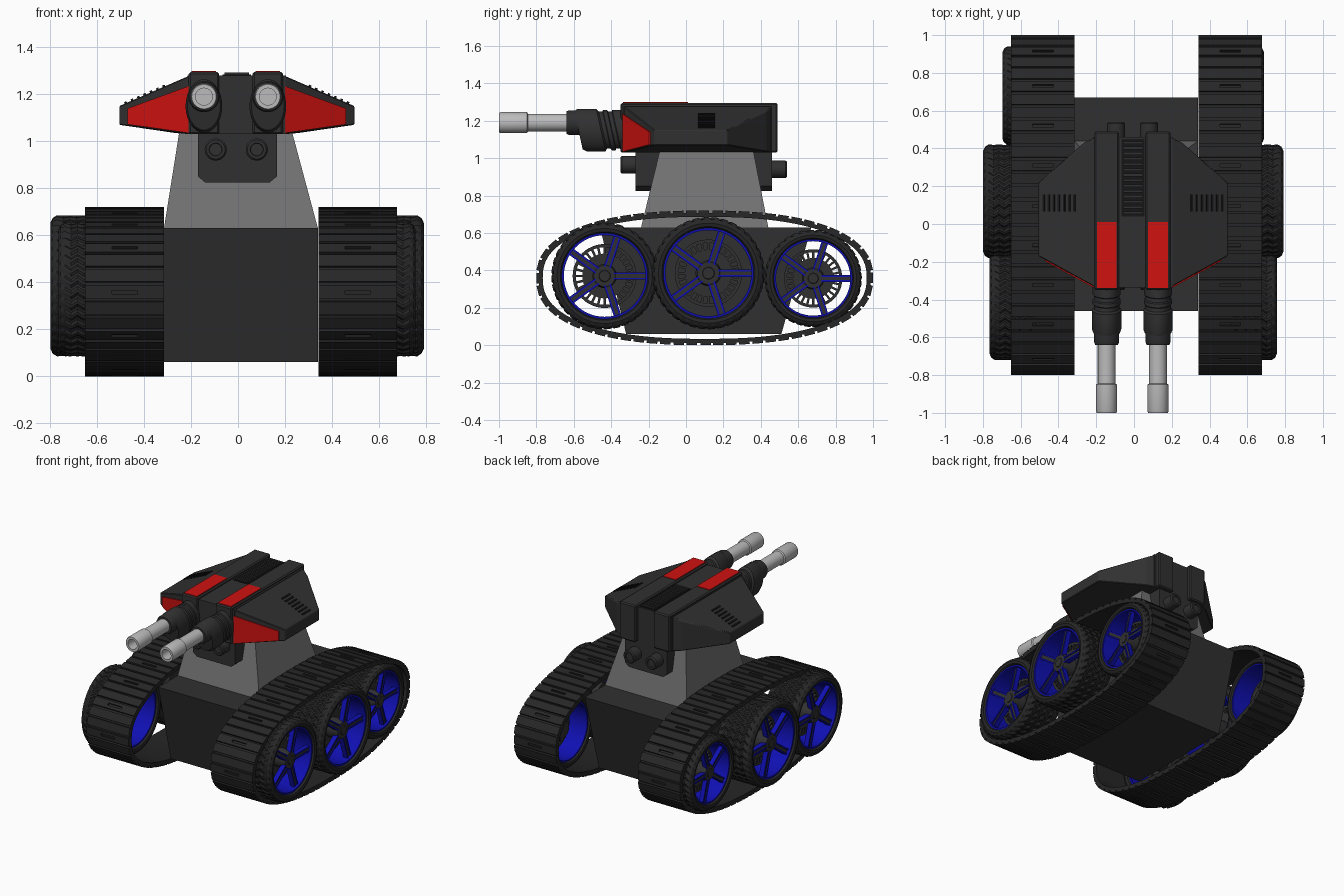
import bpy, bmesh
from math import sin, cos, pi, radians, hypot, copysign
from mathutils import Matrix, Vector

if "Cube" in bpy.data.objects:
    bpy.data.objects.remove(bpy.data.objects["Cube"])


def mat(name, *rgb):
    m = bpy.data.materials.new(name)
    m.diffuse_color = (*rgb, 1)
    m.use_nodes = True
    m.node_tree.nodes["Principled BSDF"].inputs["Base Color"].default_value = m.diffuse_color
    return m


DARK = mat("dark", .03, .03, .03)
RUBBER = mat("rubber", .02, .02, .02)
BLACK = mat("black", .008, .008, .008)
RED = mat("red", .62, .006, .005)
BLUE = mat("blue", .005, .005, .45)
NECK = mat("mid_grey", .17, .17, .17)
METAL = mat("light_metal", .5, .5, .5)


def make(name, bm, m, smooth=False):
    bmesh.ops.recalc_face_normals(bm, faces=bm.faces[:])
    me = bpy.data.meshes.new(name)
    bm.to_mesh(me)
    bm.free()
    ob = bpy.data.objects.new(name, me)
    bpy.context.collection.objects.link(ob)
    me.materials.append(m)
    if smooth:
        bpy.ops.object.select_all(action='DESELECT')
        ob.select_set(True)
        bpy.context.view_layer.objects.active = ob
        bpy.ops.object.shade_smooth_by_angle(angle=radians(35))
    return ob


def hull(name, pts, m, bevel=0):
    bm = bmesh.new()
    for p in pts:
        bm.verts.new(p)
    bmesh.ops.convex_hull(bm, input=bm.verts[:])
    bmesh.ops.dissolve_limit(bm, angle_limit=.02, verts=bm.verts[:], edges=bm.edges[:])
    if bevel:
        bmesh.ops.bevel(bm, geom=bm.edges[:], offset=bevel, segments=1, affect='EDGES')
    return make(name, bm, m)


def rect(x0, x1, y0, y1, z):
    return [(x, y, z) for x in (x0, x1) for y in (y0, y1)]


def block(name, x0, x1, y0, y1, z0, z1, m, bevel=0):
    return hull(name, rect(x0, x1, y0, y1, z0) + rect(x0, x1, y0, y1, z1), m, bevel)


def add_box(bm, size, M):
    bmesh.ops.create_cube(bm, size=1, matrix=M @ Matrix.Diagonal((*size, 1)))


def lathe(name, prof, origin, axis, m, segs=40, closed=False, warp=None):
    """Revolve (along, radius) points about the X or Y axis."""
    bm = bmesh.new()
    rings = []
    for j, (a, r) in enumerate(prof):
        ring = []
        for i in range(segs):
            dr, da = warp(i, j) if warp else (0, 0)
            t = 2 * pi * i / segs + da
            c, s = (r + dr) * cos(t), (r + dr) * sin(t)
            ring.append(bm.verts.new(Vector(origin) + Vector((a, c, s) if axis == 'X' else (c, a, s))))
        rings.append(ring)
    n = len(rings)
    for j in range(n if closed else n - 1):
        A, B = rings[j], rings[(j + 1) % n]
        for i in range(segs):
            k = (i + 1) % segs
            bm.faces.new((A[i], A[k], B[k], B[i]))
    bmesh.ops.remove_doubles(bm, verts=bm.verts[:], dist=1e-5)
    return make(name, bm, m, True)


def wheel(name, outer, s, y, z, R, w):
    h, o = w / 2, (outer - s * w / 2, y, z)
    # tyre with zigzag tread blocks
    rows = 9
    tread = [(h * .8 * (1 - 2 * k / (rows - 1)), R) for k in range(rows)]
    side = [(.86, .8), (.97, .83), (1, .89), (.93, .96)]
    prof = [(s * h * a, R * r) for a, r in side] + [(s * a, r) for a, r in tread]
    prof += [(-s * h * a, R * r) for a, r in side[::-1]]
    segs = 144

    def warp(i, j):
        k = j - 4
        if 0 <= k < rows:
            return (-.028 * R if i % 4 > 1 else 0), (k % 2) * 2 * pi / segs * 1.5
        return 0, 0
    lathe(name + "_tyre", prof, o, 'X', RUBBER, segs, True, warp)
    # rim barrel, hub and brake ring
    e = h * .88
    lathe(name + "_rim", [(e, .81 * R), (e, .765 * R), (-e, .765 * R), (-e, .81 * R)], o, 'X', BLUE, 64, True)
    f = s * h
    lathe(name + "_hub", [(f * .8, 0), (f * .8, .1 * R), (f * .76, .11 * R), (f * .76, .2 * R),
                          (f * .55, .23 * R), (-f * .5, .23 * R), (-f * .5, 0)], o, 'X', DARK, 32)
    d0, d1 = f * .1, 0
    lathe(name + "_brake_disc", [(d0, .2 * R), (d0, .42 * R), (d1, .42 * R), (d1, .2 * R)], o, 'X', DARK, 48, True)
    lathe(name + "_brake_edge", [(d0, .54 * R), (d0, .6 * R), (d1, .6 * R), (d1, .54 * R)], o, 'X', DARK, 48, True)
    ticks, dark, blue = bmesh.new(), bmesh.new(), bmesh.new()
    T = Matrix.Translation(o)
    for i in range(28):
        M = T @ Matrix.Rotation(2 * pi * i / 28, 4, 'X') @ Matrix.Translation((d0 / 2, .48 * R, 0))
        add_box(ticks, (h * .1, .14 * R, .045 * R), M)
    # five spokes: blue bars either side of a dark core
    for i in range(5):
        M = T @ Matrix.Rotation(2 * pi * i / 5, 4, 'X')
        add_box(dark, (h * .2, .6 * R, .07 * R), M @ Matrix.Translation((f * .62, .47 * R, 0)))
        for q in (-1, 1):
            add_box(blue, (h * .26, .6 * R, .035 * R), M @ Matrix.Translation((f * .64, .47 * R, q * .052 * R)))
    make(name + "_brake_vents", ticks, DARK)
    make(name + "_spoke_cores", dark, DARK)
    make(name + "_spokes", blue, BLUE)


def loop_points(n, a=.9, b=.36, p=2.4):
    """Evenly spaced (y, z, tangent) along the superellipse of the track."""
    sp = lambda v: copysign(abs(v) ** (2 / p), v)
    d = [(.1 + a * sp(cos(2 * pi * i / 3000)), .36 + b * sp(sin(2 * pi * i / 3000))) for i in range(3001)]
    cum = [0]
    for u, v in zip(d, d[1:]):
        cum.append(cum[-1] + hypot(v[0] - u[0], v[1] - u[1]))
    out, k = [], 0
    for i in range(n):
        while cum[k] < cum[-1] * i / n:
            k += 1
        u, v = d[(k - 4) % 3000], d[(k + 4) % 3000]
        out.append((Vector((0, *d[k])), Vector((0, v[0] - u[0], v[1] - u[1])).normalized()))
    return out, cum[-1]


def track(name, cx):
    hw, N = .168, 60
    pts, length = loop_points(2 * N)
    bm, rings = bmesh.new(), []
    X = Vector((1, 0, 0))
    for p, t in pts:
        nrm = Vector((0, t.z, -t.y))
        rings.append([bm.verts.new(p - nrm * dep + X * (cx + sx * hw))
                      for sx, dep in ((-1, .012), (1, .012), (1, .034), (-1, .034))])
    for i, A in enumerate(rings):
        B = rings[(i + 1) % len(rings)]
        for j in range(4):
            k = (j + 1) % 4
            bm.faces.new((A[j], A[k], B[k], B[j]))
    # raised pads, every third one with a slot
    L = length / N * .8
    for i, (p, t) in enumerate(pts[::2]):
        nrm = Vector((0, t.z, -t.y))
        c = p - nrm * .009 + X * cx
        M = Matrix(((1, 0, 0, c.x), (0, t.y, nrm.y, c.y), (0, t.z, nrm.z, c.z), (0, 0, 0, 1)))
        if i % 3:
            add_box(bm, (2 * hw, L, .018), M)
            continue
        for q in (-1, 1):
            add_box(bm, (hw - .055, L, .018), M @ Matrix.Translation((q * (hw + .055) / 2, 0, 0)))
            add_box(bm, (.11, L * .36, .018), M @ Matrix.Translation((0, q * L * .32, 0)))
    make(name, bm, RUBBER)


# running gear
for s, side in ((1, "right"), (-1, "left")):
    track(side + "_track", .0137 + s * .496)
    for pos, out, y, z, R, w in (("front", .76, -.435, .37, .285, .27), ("middle", .795, .12, .385, .3, .28),
                                 ("rear", .692, .68, .357, .26, .25)):
        wheel(f"{side}_{pos}_wheel", s * out - .004, s, y, z, R, w)

# hull and neck
hull("hull", rect(-.315, .34, -.32, .51, .06) + rect(-.315, .34, -.46, .67, .63), DARK)
hull("neck", rect(-.315, .34, -.24, .44, .63) + rect(-.25, .23, -.14, .36, 1.04), NECK)

# turret body with sloping side wings
C = -.005
block("turret_core", C - .21, C + .21, -.335, .46, 1.03, 1.28, DARK)
for s, side in ((1, "right"), (-1, "left")):
    x = lambda v: C + s * v
    hull(side + "_wing", [(x(.2), y, z) for y in (-.335, .46) for z in (1.03, 1.28)] +
         [(x(.26), .43, z) for z in (1.035, 1.25)] +
         [(x(.5), y, z) for y in (-.17, .22) for z in (1.07, 1.15)], DARK, .004)
    # red front panel laid on the wing face
    face = [(.205, -.332, 1.035), (.205, -.332, 1.235), (.465, -.19, 1.14), (.465, -.19, 1.072)]
    hull(side + "_front_panel", [(x(a), b + d, c) for a, b, c in face for d in (-.007, .02)], RED)
    # vent slits on the wing top
    bm = bmesh.new()
    for i in range(7):
        v = .31 + i * .027
        z = 1.28 - (v - .2) * .13 / .3
        add_box(bm, (.011, .09, .014), Matrix.Translation((x(v), .11, z)) @ Matrix.Rotation(s * .41, 4, 'Y'))
    make(side + "_wing_vents", bm, BLACK)

    # gun rail, red strip and gun
    g = -.009 + s * .136
    block(side + "_rail", g - .065, g + .065, -.35, .49, 1.03, 1.295, DARK, .008)
    block(side + "_red_strip", g - .052, g + .052, -.338, .01, 1.28, 1.299, RED)
    sleeve = [(-.3, .074), (-.37, .074), (-.375, .068), (-.395, .068), (-.4, .074), (-.42, .074), (-.425, .068),
              (-.445, .068), (-.455, .078), (-.555, .078), (-.575, .07), (-.575, 0)]
    ob = lathe(side + "_gun_sleeve", sleeve, (g, 0, 0), 'Y', DARK)
    for v in ob.data.vertices:
        v.co.z *= 1.46
        v.co.y -= v.co.z * .22
        v.co.z += 1.15
    lathe(side + "_gun_collar", [(-.5, .066), (-.625, .066), (-.64, .06), (-.64, 0)], (g, 0, 1.19), 'Y', DARK)
    lathe(side + "_barrel", [(-.6, .047), (-.845, .047), (-.85, .056), (-.99, .056), (-1, .052), (-1, .036),
                             (-.8, .036), (-.8, 0)], (g, 0, 1.19), 'Y', METAL)

# ribbed grille between the rails
block("grille_base", -.067, .055, .04, .45, 1.27, 1.284, BLACK)
bm = bmesh.new()
for i in range(14):
    add_box(bm, (.105, .014, .014), Matrix.Translation((-.006, .06 + i * .0285, 1.286)))
make("grille_slats", bm, DARK)

# front and rear mounting plates with round knobs
for end, y0, y1, k, zk in (("front", -.27, -.13, -.35, .965), ("rear", .35, .46, .54, .94)):
    outline = [(-.17, 1.05), (-.17, .85), (-.14, .825), (.135, .825), (.165, .85), (.165, 1.05)]
    hull(end + "_plate", [(x, y, z) for x, z in outline for y in (y0, y1)], DARK)
    i = copysign(1, k)
    for kx, side in ((-.095, "left"), (.08, "right")):
        lathe(f"{end}_{side}_knob", [(k - i * .13, .047), (k - i * .008, .047), (k, .04), (k, .028),
                                     (k - i * .008, .026), (k - i * .008, 0)], (kx, 0, zk), 'Y', DARK, 32)
